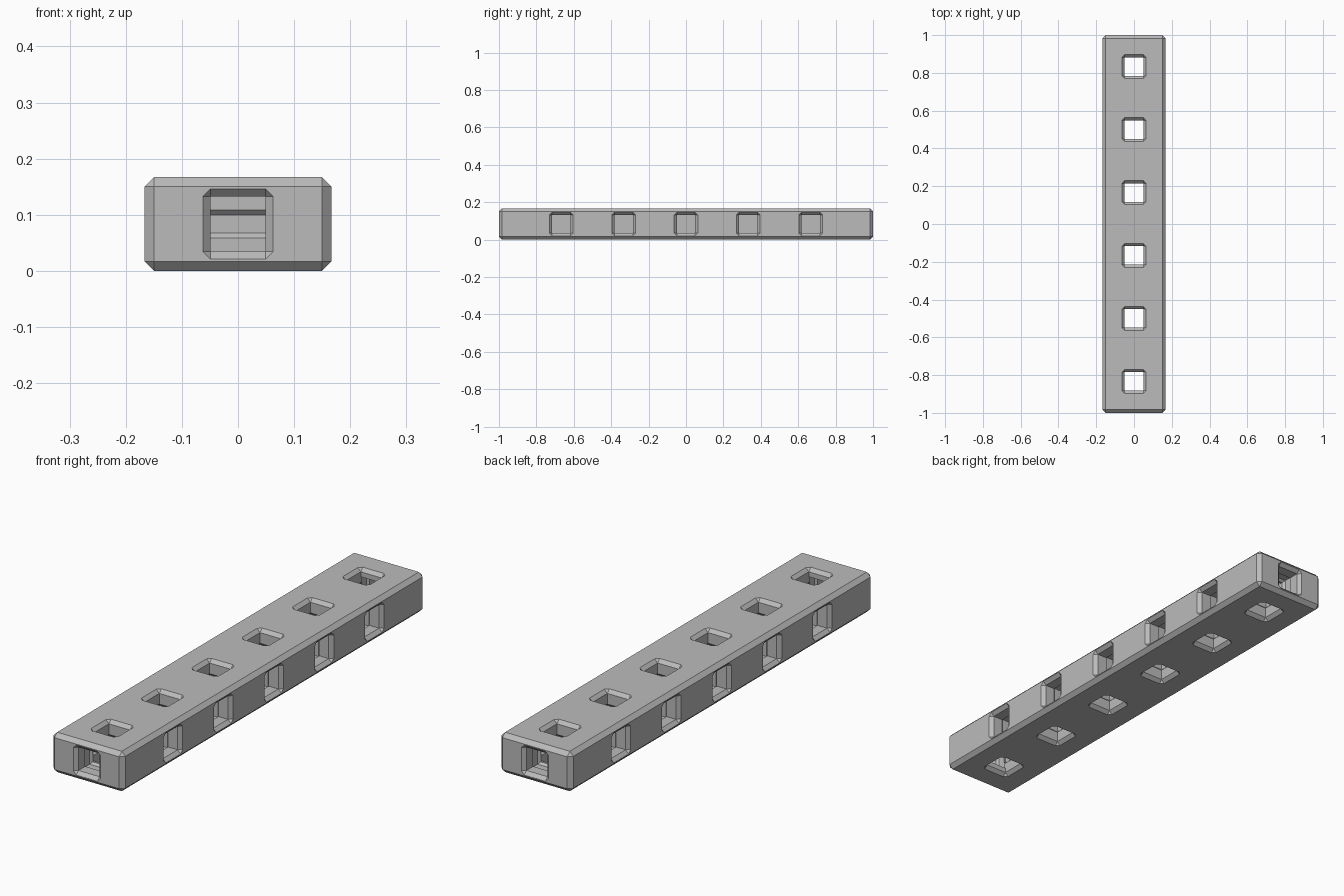
import bpy
import bmesh
from math import pi
from mathutils import Matrix

if "Cube" in bpy.data.objects:
    bpy.data.objects.remove(bpy.data.objects["Cube"], do_unlink=True)

WIDTH, LENGTH, HEIGHT = 0.333, 2.0, 0.167
MID = HEIGHT / 2
BEVEL = 0.0167
HOLE = 0.049        # half width of the square hole
RIM = 0.014         # entry chamfer
LIP = 0.009         # depth of the inner snap groove
GROOVE = 0.025      # half height of the snap groove

grey = bpy.data.materials.new("plain grey")
grey.use_nodes = True
colour = (0.5, 0.5, 0.5, 1)
grey.diffuse_color = colour
grey.node_tree.nodes["Principled BSDF"].inputs["Base Color"].default_value = colour


def make_object(name, bm):
    mesh = bpy.data.meshes.new(name)
    bm.to_mesh(mesh)
    bm.free()
    mesh.materials.append(grey)
    obj = bpy.data.objects.new(name, mesh)
    bpy.context.collection.objects.link(obj)
    return obj


def ring(bm, half, cut, z):
    """Square ring of eight points with its corners cut back."""
    inner = half - cut
    pts = []
    for sx, sy in ((1, 1), (-1, 1), (-1, -1), (1, -1)):
        a, b = (sx * half, sy * inner), (sx * inner, sy * half)
        pts += [a, b] if sx * sy > 0 else [b, a]
    return [bm.verts.new((x, y, z)) for x, y in pts]


def add_hole(bm, matrix, depth, through=False, scale=1.0):
    """Cutter running down from z = 0 in its own space."""
    over = 0.01
    h = HOLE * scale
    levels = [(h + RIM, RIM, over), (h + RIM, RIM, 0), (h, 0, -RIM),
              (h, 0, -MID + GROOVE), (h + LIP, 0, -MID + GROOVE - LIP),
              (h + LIP, 0, -MID - GROOVE + LIP), (h, 0, -MID - GROOVE)]
    if through:
        levels += [(h, 0, RIM - depth), (h + RIM, RIM, -depth),
                   (h + RIM, RIM, -depth - over)]
    else:
        levels.append((h, 0, -depth))
    part = bmesh.new()
    rings = [ring(part, *level) for level in levels]
    for low, high in zip(rings, rings[1:]):
        for i in range(8):
            j = (i + 1) % 8
            part.faces.new((low[i], low[j], high[j], high[i]))
    part.faces.new(rings[0])
    part.faces.new(rings[-1])
    bmesh.ops.remove_doubles(part, verts=part.verts, dist=1e-5)
    bmesh.ops.recalc_face_normals(part, faces=part.faces)
    part.transform(matrix)
    temp = bpy.data.meshes.new("temporary")
    part.to_mesh(temp)
    part.free()
    bm.from_mesh(temp)
    bpy.data.meshes.remove(temp)


# Bar with chamfered edges
bm = bmesh.new()
bmesh.ops.create_cube(bm, size=1, matrix=Matrix.Translation((0, 0, MID))
                      @ Matrix.Diagonal((WIDTH, LENGTH, HEIGHT, 1)))
bmesh.ops.bevel(bm, geom=bm.edges[:], offset=BEVEL, segments=1, affect='EDGES')
bar = make_object("bar", bm)

# Vertical through holes and blind side holes
main = bmesh.new()
for i in range(6):
    add_hole(main, Matrix.Translation((0, (i - 2.5) / 3, HEIGHT)), HEIGHT, True)
for i in range(5):
    for side in (1, -1):
        add_hole(main, Matrix.Translation((side * WIDTH / 2, (i - 2) / 3, MID))
                 @ Matrix.Rotation(side * pi / 2, 4, 'Y'), 0.13)

# End holes that open into the outermost vertical holes
ends = bmesh.new()
for side in (1, -1):
    add_hole(ends, Matrix.Translation((0, side * LENGTH / 2, MID))
             @ Matrix.Rotation(-side * pi / 2, 4, 'X'), 0.14, scale=0.995)

# Cut the holes and keep the result as plain mesh
for name, cutter_bm in (("main_hole_cutter", main), ("end_hole_cutter", ends)):
    cutter = make_object(name, cutter_bm)
    cutter.hide_render = True
    cut = bar.modifiers.new(name, 'BOOLEAN')
    cut.operation = 'DIFFERENCE'
    cut.solver = 'EXACT'
    cut.object = cutter
    bpy.context.view_layer.objects.active = bar
    bpy.ops.object.modifier_apply(modifier=cut.name)
    bpy.data.objects.remove(cutter, do_unlink=True)
